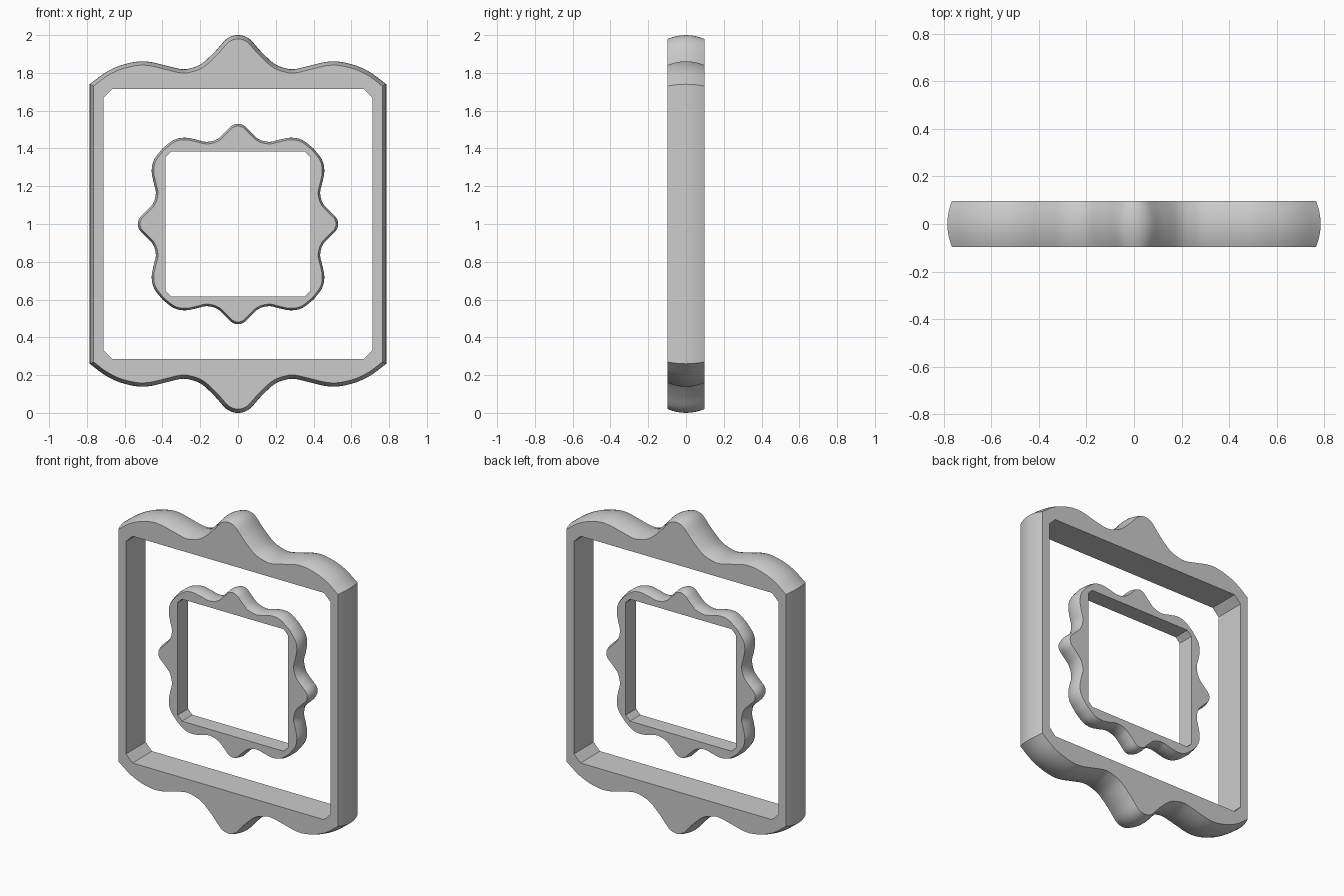
import bpy, bmesh, math
from mathutils import Vector

if "Cube" in bpy.data.objects:
    bpy.data.objects.remove(bpy.data.objects["Cube"])


def smooth_path(pts, steps=5):
    """Catmull-Rom curve through an open list of 2D points."""
    p = [Vector(q) for q in pts]
    p = [2 * p[0] - p[1]] + p + [2 * p[-1] - p[-2]]
    out = []
    for i in range(1, len(p) - 2):
        a, b, c, d = p[i - 1:i + 3]
        for s in range(steps):
            t = s / steps
            out.append(0.5 * (2 * b + (c - a) * t + (2 * a - 5 * b + 4 * c - d) * t * t
                              + (3 * b - a - 3 * c + d) * t ** 3))
    return out + [p[-2]]


def mirrored_x(half):
    """Half profile from centre to right -> left to right profile."""
    return [(-x, z) for x, z in half[:0:-1]] + list(half)


def outward_normals(loop):
    """Mitred outward normals of a clockwise loop."""
    res = []
    for i, p in enumerate(loop):
        t1 = (p - loop[i - 1]).normalized()
        t2 = (loop[(i + 1) % len(loop)] - p).normalized()
        n1, n2 = Vector((-t1.y, t1.x)), Vector((-t2.y, t2.x))
        res.append((n1 + n2) / (1 + n1.dot(n2)))
    return res


def chamfered_rect(w, h, c):
    return [Vector(q) for q in ((-w + c, h), (w - c, h), (w, h - c), (w, -h + c),
                                (w - c, -h), (-w + c, -h), (-w, -h + c), (-w, h - c))]


def make_frame(name, outline, hole, half_depth, bulge, segs=8):
    bm = bmesh.new()
    normals = outward_normals(outline)

    def ring(pts, y):
        return [bm.verts.new((p.x, y, p.y + 1.0)) for p in pts]

    def bridge(r1, r2):
        n = len(r1)
        for i in range(n):
            j = (i + 1) % n
            bm.faces.new((r1[i], r1[j], r2[j], r2[i]))

    # bulged outer rim
    rims = []
    for k in range(segs + 1):
        t = 2 * k / segs - 1
        rims.append(ring([p - n * bulge * t * t for p, n in zip(outline, normals)],
                         t * half_depth))
    for a, b in zip(rims, rims[1:]):
        bridge(a, b)
    # straight opening walls
    holes = [ring(hole, -half_depth), ring(hole, half_depth)]
    bridge(*holes)
    # flat front and back
    for rim, hol, s in ((rims[0], holes[0], -1), (rims[-1], holes[1], 1)):
        edges = [bm.edges.get((r[i - 1], r[i])) for r in (rim, hol) for i in range(len(r))]
        bmesh.ops.triangle_fill(bm, edges=edges, use_beauty=True, normal=(0, s, 0))
    bmesh.ops.recalc_face_normals(bm, faces=bm.faces)
    me = bpy.data.meshes.new(name)
    bm.to_mesh(me)
    bm.free()
    ob = bpy.data.objects.new(name, me)
    bpy.context.collection.objects.link(ob)
    bpy.ops.object.select_all(action='DESELECT')
    ob.select_set(True)
    bpy.context.view_layer.objects.active = ob
    bpy.ops.object.shade_smooth_by_angle(angle=math.radians(30))
    return ob


# outer frame: wavy top and bottom, straight sides
half = [(0, 1.0), (0.06, 0.98), (0.12, 0.915), (0.19, 0.85), (0.25, 0.825), (0.30, 0.82),
        (0.38, 0.838), (0.46, 0.857), (0.53, 0.86), (0.62, 0.84), (0.70, 0.803), (0.785, 0.74)]
top = smooth_path(mirrored_x(half))
outer = top + [Vector((-p.x, -p.y)) for p in top]
make_frame("outer_frame", outer, chamfered_rect(0.712, 0.714, 0.045), 0.0975, 0.02)

# inner frame: the same wave repeated on four sides
half = [(0, 0.53), (0.035, 0.519), (0.07, 0.484), (0.11, 0.449), (0.165, 0.435), (0.22, 0.447),
        (0.28, 0.457), (0.34, 0.445), (0.40, 0.40)]
side = smooth_path(mirrored_x(half))[:-1]
inner = []
for k in range(4):
    c, s = round(math.cos(k * math.pi / 2)), round(math.sin(k * math.pi / 2))
    inner += [Vector((p.x * c + p.y * s, -p.x * s + p.y * c)) for p in side]
make_frame("inner_frame", inner, chamfered_rect(0.384, 0.384, 0.03), 0.052, 0.011)
